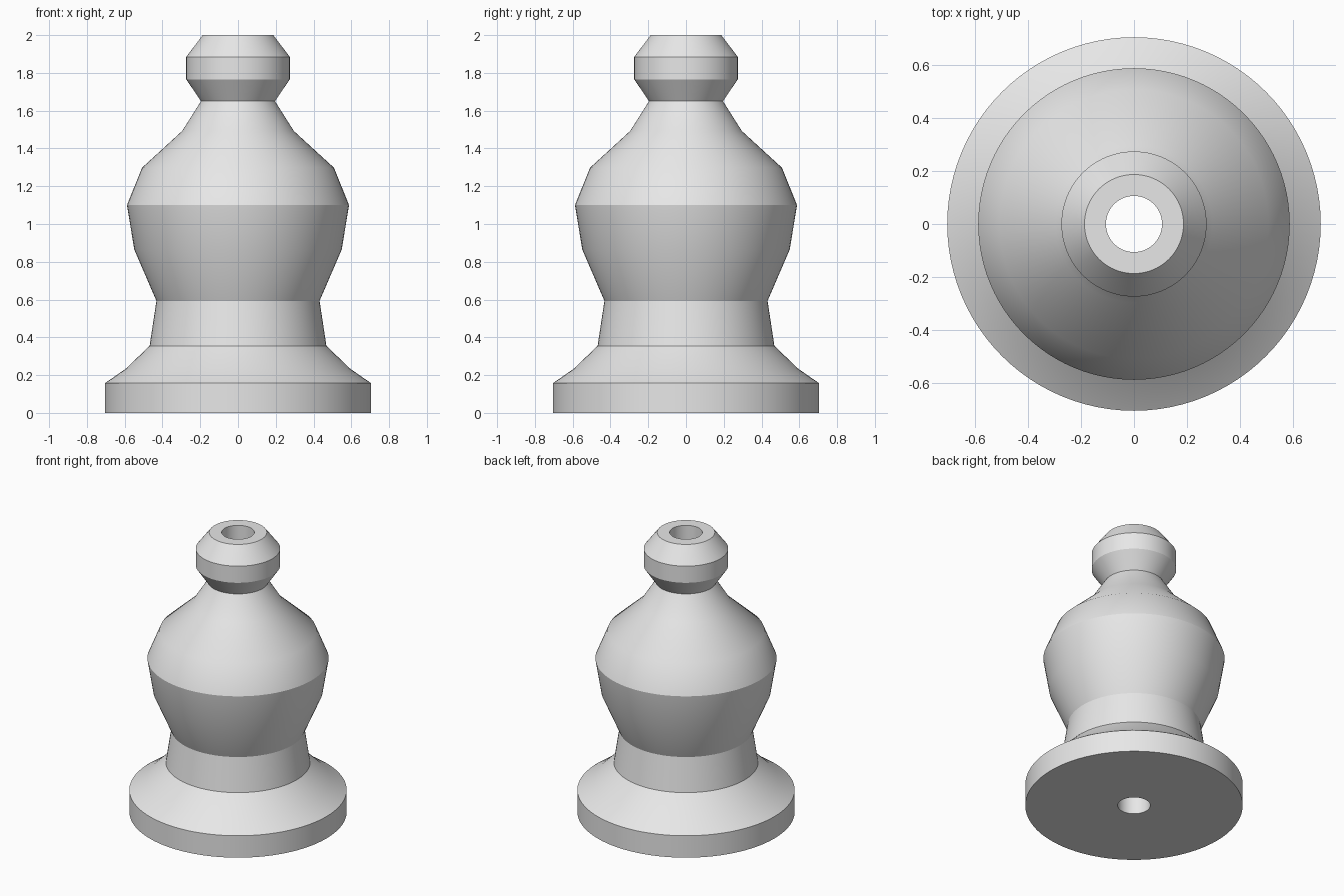
import bpy, bmesh, math

if "Cube" in bpy.data.objects:
    bpy.data.objects.remove(bpy.data.objects["Cube"])

SEGMENTS = 96
BORE = 0.106

# Closed cross-section (radius, height): bottom bore edge, outer outline, top bore edge
PROFILE = [
    (BORE, 0.0), (0.705, 0.0), (0.705, 0.157),                 # flat foot
    (0.595, 0.233), (0.468, 0.355), (0.432, 0.593),            # flare and waist
    (0.549, 0.864), (0.588, 1.10), (0.508, 1.298),             # bulbous body
    (0.296, 1.492), (0.196, 1.65),                             # shoulder and neck
    (0.274, 1.766), (0.274, 1.885), (0.187, 2.0), (BORE, 2.0)  # collar and rim
]


def lathe(name, profile, segments, material):
    """Revolve a closed cross-section around the z axis."""
    bm = bmesh.new()
    rings = []
    for r, z in profile:
        ring = []
        for i in range(segments):
            a = 2 * math.pi * i / segments
            ring.append(bm.verts.new((r * math.cos(a), r * math.sin(a), z)))
        rings.append(ring)
    for k, low in enumerate(rings):
        high = rings[(k + 1) % len(rings)]
        for i in range(segments):
            j = (i + 1) % segments
            bm.faces.new((low[i], low[j], high[j], high[i]))
    bmesh.ops.recalc_face_normals(bm, faces=bm.faces[:])
    mesh = bpy.data.meshes.new(name)
    bm.to_mesh(mesh)
    bm.free()
    mesh.materials.append(material)
    obj = bpy.data.objects.new(name, mesh)
    bpy.context.collection.objects.link(obj)
    return obj


grey = bpy.data.materials.new("light_grey")
grey.diffuse_color = (0.8, 0.8, 0.8, 1.0)
grey.use_nodes = True
grey.node_tree.nodes["Principled BSDF"].inputs["Base Color"].default_value = grey.diffuse_color

# Turned body with a hole running through its axis
body = lathe("turned_body", PROFILE, SEGMENTS, grey)
bpy.ops.object.select_all(action='DESELECT')
body.select_set(True)
bpy.context.view_layer.objects.active = body
bpy.ops.object.shade_smooth_by_angle(angle=math.radians(29))
